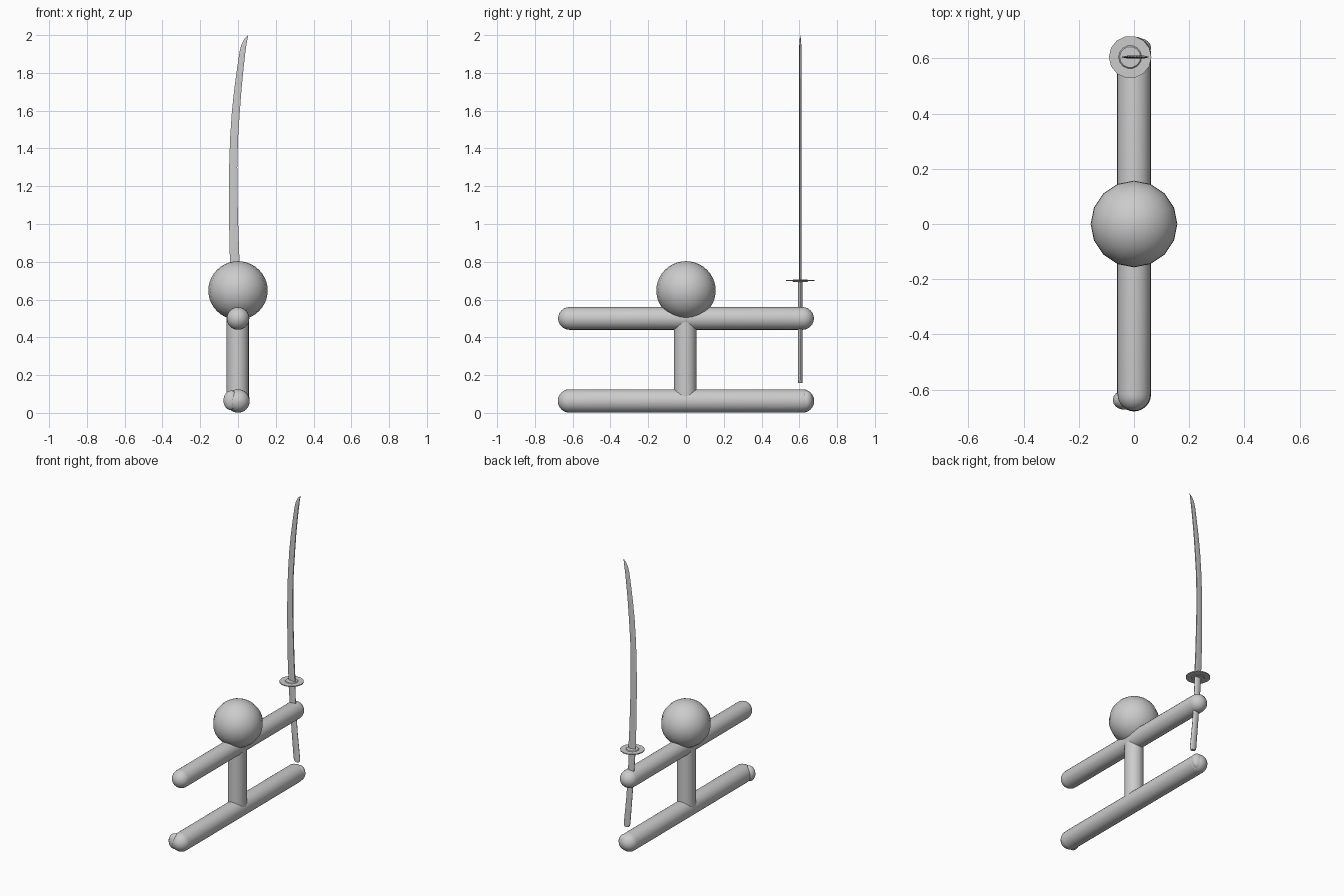
import bpy, bmesh, math
from mathutils import Matrix, Vector

if "Cube" in bpy.data.objects:
    bpy.data.objects.remove(bpy.data.objects["Cube"])

grey = bpy.data.materials.new("light_grey")
grey.diffuse_color = (0.6, 0.6, 0.6, 1)
grey.use_nodes = True
grey.node_tree.nodes["Principled BSDF"].inputs["Base Color"].default_value = grey.diffuse_color


def finish(name, bm, smooth=40):
    bmesh.ops.recalc_face_normals(bm, faces=bm.faces)
    me = bpy.data.meshes.new(name)
    bm.to_mesh(me)
    bm.free()
    ob = bpy.data.objects.new(name, me)
    bpy.context.collection.objects.link(ob)
    me.materials.append(grey)
    bpy.ops.object.select_all(action='DESELECT')
    ob.select_set(True)
    bpy.context.view_layer.objects.active = ob
    bpy.ops.object.shade_smooth_by_angle(angle=math.radians(smooth))
    return ob


def ball(name, loc, radii, seg=16, rings=16):
    bm = bmesh.new()
    bmesh.ops.create_uvsphere(bm, u_segments=seg, v_segments=rings, radius=1)
    bmesh.ops.transform(bm, verts=bm.verts,
                        matrix=Matrix.Translation(loc) @ Matrix.Diagonal((*radii, 1)))
    return finish(name, bm)


def loft(name, sections, smooth=40):
    """Skin a stack of closed sections that share one point count."""
    bm = bmesh.new()
    rings = [[bm.verts.new(p) for p in s] for s in sections]
    n = len(rings[0])
    for a, b in zip(rings, rings[1:]):
        for i in range(n):
            j = (i + 1) % n
            bm.faces.new((a[i], a[j], b[j], b[i]))
    bm.faces.new(rings[0])
    bm.faces.new(rings[-1])
    return finish(name, bm, smooth)


def ellipse(cx, cy, z, rx, ry, n):
    return [(cx + rx * math.cos(2 * math.pi * i / n),
             cy + ry * math.sin(2 * math.pi * i / n), z) for i in range(n)]


def limb(name, z, half, r=0.06, n=24):
    """Horizontal bar along y with rounded ends."""
    prof = [(-half - r * math.cos(a), r * math.sin(a))
            for a in (math.radians(d) for d in (4, 15, 30, 45, 60, 75, 90))]
    prof += [(-y, q) for y, q in reversed(prof)]
    return loft(name, [[(p[0], y, z + p[1]) for p in ellipse(0, 0, 0, q, q, n)]
                       for y, q in prof])


# Body: arms, legs, torso and head
limb("arms", 0.50, 0.617)
limb("legs", 0.063, 0.617, 0.062)
loft("torso", [ellipse(-0.002, -0.004, z, 0.059, 0.06, 24) for z in (0.063, 0.22, 0.50)])
ball("head", (0, 0, 0.648), (0.157, 0.157, 0.155), 16, 20)

# Small foot bulges on the leg ends
for name, s in (("front_foot", -1), ("back_foot", 1)):
    ball(name, (0.035 * s if s < 0 else 0.02, 0.638 * s, 0.066), (0.042, 0.035, 0.052))

# Sword
SY = 0.605

# Guard: thin disc stepping up to a thicker centre
loft("sword_guard", [ellipse(-0.014, SY, 0.70 + dz, r, r, 14)
                     for dz, r in ((-0.007, 0.038), (-0.003, 0.042), (-0.003, 0.077),
                                   (0.003, 0.077), (0.003, 0.042), (0.007, 0.038))], 30)

# Handle: flattened oval following the curve of the blade
handle = [(0.158, 0.029, 0.015), (0.166, 0.028, 0.022), (0.18, 0.026, 0.024),
          (0.35, 0.010, 0.022), (0.52, -0.003, 0.022), (0.70, -0.013, 0.025)]
loft("sword_handle", [ellipse(cx, SY, z, rx, 0.011, 16) for z, cx, rx in handle])

# Blade: z, cutting edge x, spine x
blade = [(0.70, -0.038, 0.014), (0.85, -0.044, 0.006), (1.00, -0.047, 0.001),
         (1.15, -0.048, -0.003), (1.30, -0.047, -0.004), (1.45, -0.042, 0.000),
         (1.60, -0.032, 0.010), (1.72, -0.019, 0.019), (1.83, -0.004, 0.030),
         (1.91, 0.008, 0.039), (1.95, 0.018, 0.045), (1.98, 0.034, 0.050),
         (1.999, 0.0535, 0.0545)]
sections = []
for z, e, s in blade:
    w = s - e
    t = min(0.006, w * 0.2)
    sections.append([(e, SY, z), (e + w * 0.65, SY - t, z), (s, SY - t * 0.6, z),
                     (s, SY + t * 0.6, z), (e + w * 0.65, SY + t, z)])
loft("sword_blade", sections, 30)
